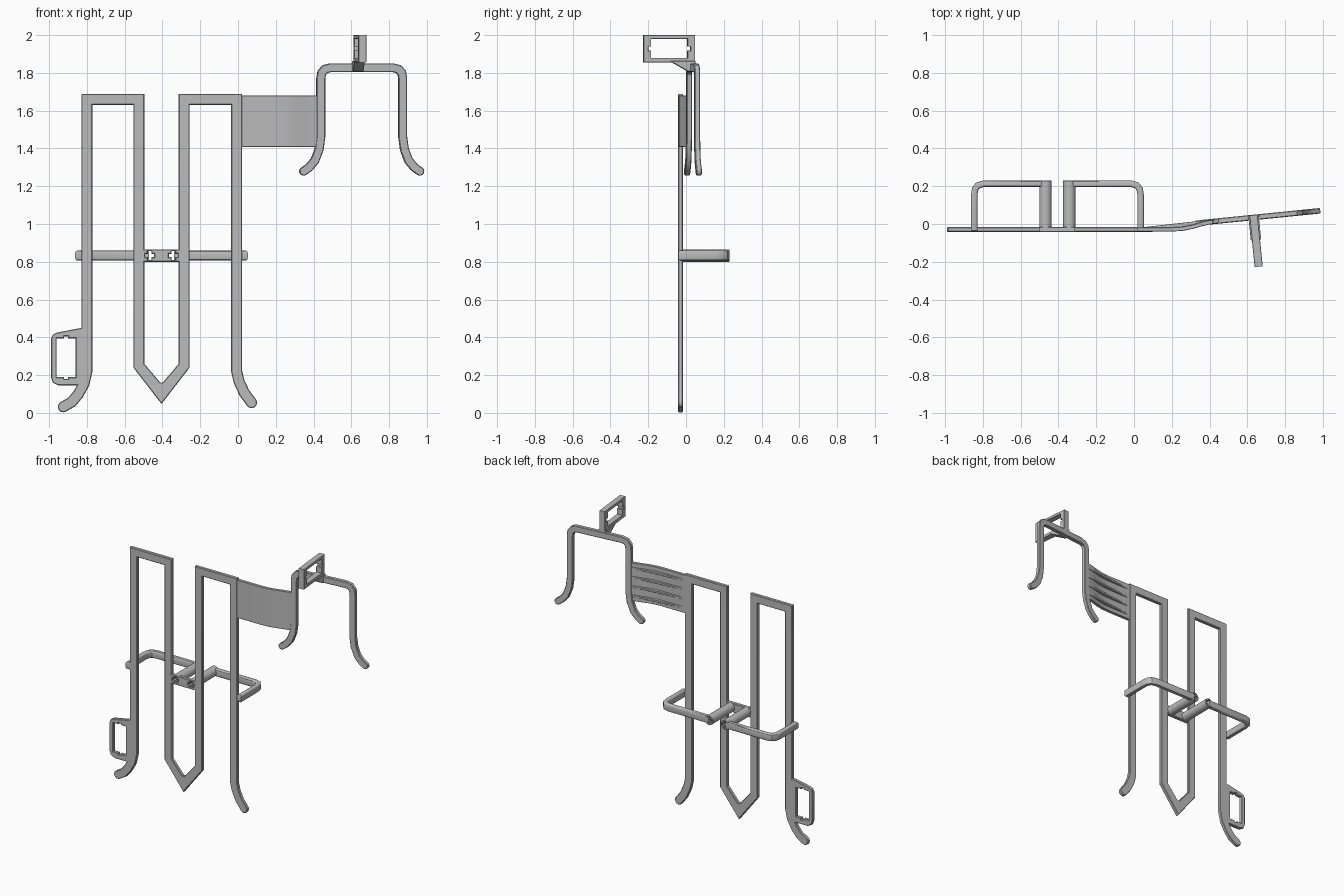
import bpy, bmesh
from math import pi, sin, cos, atan2
from mathutils import Matrix, Vector

cube = bpy.data.objects.get("Cube")
if cube:
    bpy.data.objects.remove(cube, do_unlink=True)

grey = bpy.data.materials.new("plain grey")
grey.use_nodes = True
tone = (0.5, 0.5, 0.5, 1)
grey.diffuse_color = tone
grey.node_tree.nodes["Principled BSDF"].inputs["Base Color"].default_value = tone

UPRIGHT = Matrix.Rotation(pi / 2, 4, 'X')      # sketch plane becomes the XZ plane


def at(x=0, y=0, z=0):
    return Matrix.Translation((x, y, z))


def plate(name, loops, thick, matrix, bevel=0.004):
    """Extrude closed loops (outline first, then holes) with chamfered rims."""
    cu = bpy.data.curves.new(name, 'CURVE')
    cu.dimensions, cu.fill_mode = '2D', 'BOTH'
    cu.extrude, cu.bevel_depth = thick / 2 - bevel, bevel
    cu.bevel_resolution, cu.offset = (2 if bevel > 0.01 else 0), -bevel
    for loop in loops:
        sp = cu.splines.new('POLY')
        sp.points.add(len(loop) - 1)
        for p, co in zip(sp.points, loop):
            p.co = (co[0], co[1], 0, 1)
        sp.use_cyclic_u = True
    tmp = bpy.data.objects.new(name + " sketch", cu)
    bpy.context.collection.objects.link(tmp)
    dg = bpy.context.evaluated_depsgraph_get()
    mesh = bpy.data.meshes.new_from_object(tmp.evaluated_get(dg))
    bpy.data.objects.remove(tmp, do_unlink=True)
    bm = bmesh.new()
    bm.from_mesh(mesh)
    bmesh.ops.remove_doubles(bm, verts=bm.verts, dist=0.0002)
    bmesh.ops.recalc_face_normals(bm, faces=bm.faces)
    bm.to_mesh(mesh)
    bm.free()
    mesh.transform(matrix)
    mesh.materials.clear()
    mesh.materials.append(grey)
    ob = bpy.data.objects.new(name, mesh)
    bpy.context.collection.objects.link(ob)
    bpy.ops.object.select_all(action='DESELECT')
    ob.select_set(True)
    bpy.context.view_layer.objects.active = ob
    bpy.ops.object.shade_smooth_by_angle(angle=pi / 6)
    return ob


def ribbon(path, width, rounded=True):
    """Mitred outline of a strip along a path; a third value overrides width."""
    pts = [Vector(p[:2]) for p in path]
    wid = [(p[2] if len(p) > 2 else width) / 2 for p in path]
    dirs = [(b - a).normalized() for a, b in zip(pts, pts[1:])]
    left, right = [], []
    for i, p in enumerate(pts):
        a, b = dirs[max(i - 1, 0)], dirs[min(i, len(dirs) - 1)]
        t = (a + b).normalized()
        n = Vector((-t.y, t.x)) * wid[i] / max(t.dot(a), 0.3)
        left.append(p + n)
        right.append(p - n)

    def cap(p, d, r):
        base = atan2(d.y, d.x)
        return [p + r * Vector((cos(base + k * pi / 8), sin(base + k * pi / 8)))
                for k in (3, 2, 1, 0, -1, -2, -3)]
    end = cap(pts[-1], dirs[-1], wid[-1]) if rounded else []
    start = cap(pts[0], -dirs[0], wid[0]) if rounded else []
    return left + end + right[::-1] + start


def box(x0, x1, y0, y1):
    return [(x0, y0), (x1, y0), (x1, y1), (x0, y1)]


def mirror(path, centre):
    return [(2 * centre - p[0], p[1]) for p in path]


def plus(x, y, r, w):
    """Cross-shaped hole."""
    quarter = [(r, -w), (r, w), (w, w)]
    out = []
    for k in range(4):
        c, s = round(cos(k * pi / 2)), round(sin(k * pi / 2))
        out += [(x + c * a - s * b, y + s * a + c * b) for a, b in quarter]
    return out


def notched(x0, x1, y0, y1, n=0.01):
    """Window with a screw notch in the middle of its upper and lower edges."""
    m = (x0 + x1) / 2
    return [(x0, y0), (m - n, y0), (m - n, y0 - n), (m + n, y0 - n), (m + n, y0), (x1, y0),
            (x1, y1), (m + n, y1), (m + n, y1 + n), (m - n, y1 + n), (m - n, y1), (x0, y1)]


# main frame: one continuous bent strip
MID = -0.405
front = at(y=-0.029) @ UPRIGHT
frame = [(-0.925, 0.032), (-0.88, 0.058), (-0.845, 0.1), (-0.815, 0.155), (-0.8, 0.22),
         (-0.8, 1.66), (-0.525, 1.66), (-0.525, 0.25), (MID, 0.1, 0.066),
         (-0.285, 0.25), (-0.285, 1.66), (-0.007, 1.66), (-0.007, 0.22),
         (0.006, 0.165), (0.034, 0.105), (0.072, 0.054)]
plate("frame", [ribbon(frame, 0.058)], 0.026, front)
plate("frame_point_web", [[(-0.45, 0.17), (MID, 0.1), (-0.36, 0.17), (-0.38, 0.16), (-0.43, 0.16)]],
      0.026, front, 0.001)

# lower side bracket
plate("lower_bracket", [[(-0.815, 0.453), (-0.96, 0.425), (-0.98, 0.415), (-0.99, 0.395),
                         (-0.99, 0.19), (-0.98, 0.16), (-0.95, 0.145), (-0.815, 0.145)],
                        notched(-0.96, -0.86, 0.19, 0.395)], 0.026, front)

# middle plate, sleeves and side arms
ZC, SX = 0.833, 0.063
plate("middle_plate", [box(-0.51, -0.3, ZC - 0.033, ZC + 0.033)]
      + [plus(MID + s * SX, ZC, 0.024, 0.009) for s in (-1, 1)], 0.027, front)
arm = [(-0.845, -0.04), (-0.845, 0.155), (-0.84, 0.185), (-0.825, 0.204), (-0.795, 0.213), (-0.47, 0.213)]
for side, s in (("right", -1), ("left", 1)):
    x = MID + s * SX
    ring = [(x + 0.033 * cos(k * pi / 16), ZC + 0.033 * sin(k * pi / 16)) for k in range(32)]
    plate(side + "_sleeve", [ring, plus(x, ZC, 0.024, 0.009)], 0.27, at(y=0.095) @ UPRIGHT, 0.002)
    path = arm if s < 0 else mirror(arm, MID)
    plate(side + "_arm", [ribbon(path, 0.034, False)], 0.052, at(z=ZC), 0.011)

# curved connecting panel with ribs behind it
panel = [(-0.01, -0.029), (0.2, -0.029), (0.26, -0.025), (0.31, -0.015),
         (0.36, 0), (0.4, 0.009), (0.44, 0.014)]
plate("panel", [ribbon(panel, 0.022, False)], 0.272, at(z=1.544), 0.002)
rib = [(0.02, -0.02), (0.43, 0.026), (0.36, 0), (0.31, -0.015), (0.26, -0.025), (0.2, -0.029)]
for k in range(4):
    plate("panel_rib_%d" % (k + 1), [rib], 0.014, at(z=1.445 + k * 0.066), 0.001)

# upper hook, turned slightly
turned = at(0.655, 0.037) @ Matrix.Rotation(0.1, 4, 'Z')
half = [(-0.309, 1.279), (-0.28, 1.3), (-0.25, 1.335), (-0.227, 1.395), (-0.218, 1.46),
        (-0.218, 1.77), (-0.213, 1.8), (-0.196, 1.82), (-0.168, 1.827)]
plate("upper_hook", [ribbon(half + mirror(half, 0)[::-1], 0.046)], 0.029, turned @ UPRIGHT)

# upper bracket and its gusset, square to the hook
sideways = turned @ at(x=-0.022) @ Matrix.Rotation(pi / 2, 4, 'Z') @ UPRIGHT
mid, n = 1.929, 0.01
window = [(-0.222, 1.88), (-0.028, 1.88), (-0.028, mid - n), (-0.013, mid - n), (-0.013, mid + n),
          (-0.028, mid + n), (-0.028, 1.98), (-0.222, 1.98), (-0.222, mid + n),
          (-0.237, mid + n), (-0.237, mid - n), (-0.222, mid - n)]
plate("upper_bracket", [box(-0.262, 0.012, 1.856, 2), window], 0.043, sideways, 0.002)
plate("bracket_gusset", [[(-0.12, 1.862), (-0.025, 1.808), (0.012, 1.808), (0.012, 1.862)]],
      0.055, sideways, 0.001)
